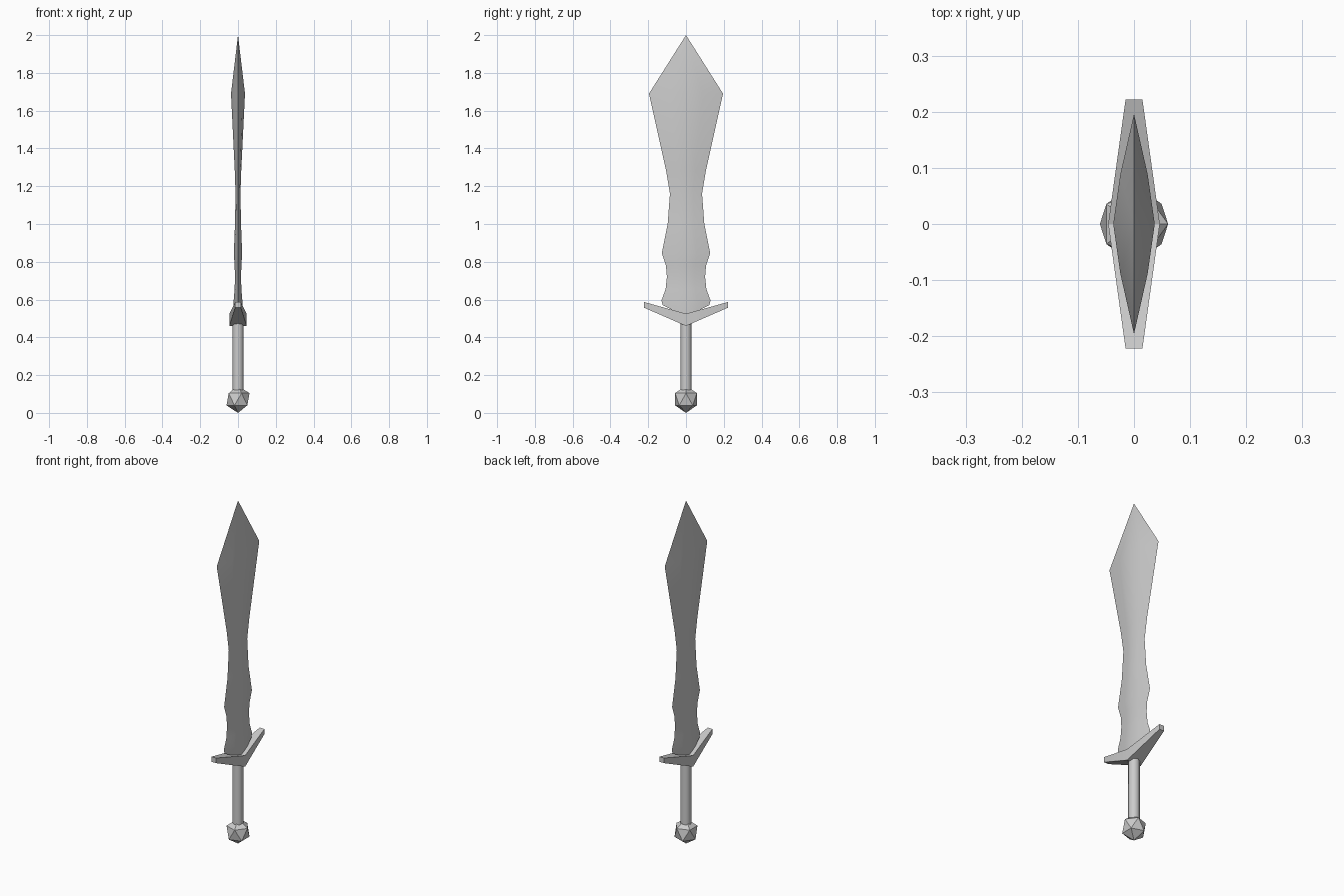
import bpy, bmesh

if "Cube" in bpy.data.objects:
    bpy.data.objects.remove(bpy.data.objects["Cube"])


def finish(obj, angle):
    bpy.ops.object.select_all(action='DESELECT')
    obj.select_set(True)
    bpy.context.view_layer.objects.active = obj
    bpy.ops.object.shade_smooth_by_angle(angle=angle)


def loft(name, rings, tip=None, angle=0.6):
    """Skin a list of closed rings, ending in a flat cap or a point."""
    bm = bmesh.new()
    loops = [[bm.verts.new(p) for p in ring] for ring in rings]
    n = len(loops[0])
    for a, b in zip(loops, loops[1:]):
        for i in range(n):
            j = (i + 1) % n
            bm.faces.new((a[i], a[j], b[j], b[i]))
    bm.faces.new(loops[0][::-1])
    if tip:
        t = bm.verts.new(tip)
        for i in range(n):
            bm.faces.new((loops[-1][i], loops[-1][(i + 1) % n], t))
    else:
        bm.faces.new(loops[-1])
    bmesh.ops.recalc_face_normals(bm, faces=bm.faces)
    mesh = bpy.data.meshes.new(name)
    bm.to_mesh(mesh)
    bm.free()
    obj = bpy.data.objects.new(name, mesh)
    bpy.context.collection.objects.link(obj)
    finish(obj, angle)
    return obj


# Blade: lens section lofted upward (height, half width, half thickness, centre drop)
stations = [
    (0.57, 0.123, 0.023, 0.06), (0.595, 0.130, 0.023, 0),
    (0.655, 0.108, 0.018, 0), (0.72, 0.101, 0.016, 0),
    (0.78, 0.106, 0.018, 0), (0.845, 0.128, 0.022, 0),
    (1.00, 0.097, 0.016, 0), (1.16, 0.085, 0.013, 0),
    (1.28, 0.105, 0.017, 0), (1.69, 0.196, 0.037, 0),
]
section = [(0, 1), (0.66, 0.45), (1, 0), (0.66, -0.45),
           (0, -1), (-0.66, -0.45), (-1, 0), (-0.66, 0.45)]
loft("blade",
     [[(u * t, v * w, z - drop * (1 - abs(v))) for u, v in section]
      for z, w, t, drop in stations], tip=(0, 0, 2.0), angle=0.7)

# Crossguard: tapered V bar (side position, half depth, bottom, top)
guard = [(-0.222, 0.015, 0.557, 0.587), (0, 0.046, 0.46, 0.525),
         (0.222, 0.015, 0.557, 0.587)]
loft("crossguard",
     [[(-d, y, lo), (d, y, lo), (d, y, hi), (-d, y, hi)]
      for y, d, lo, hi in guard], angle=0.3)

# Grip
bpy.ops.mesh.primitive_cylinder_add(vertices=8, radius=0.03, depth=0.40,
                                    location=(0, 0, 0.30))
grip = bpy.context.object
grip.name = "grip"
finish(grip, 0.9)

# Pommel
bpy.ops.mesh.primitive_ico_sphere_add(subdivisions=1, radius=0.068,
                                      location=(0, 0, 0.072))
pommel = bpy.context.object
pommel.name = "pommel"
pommel.scale.z = 0.072 / 0.068
